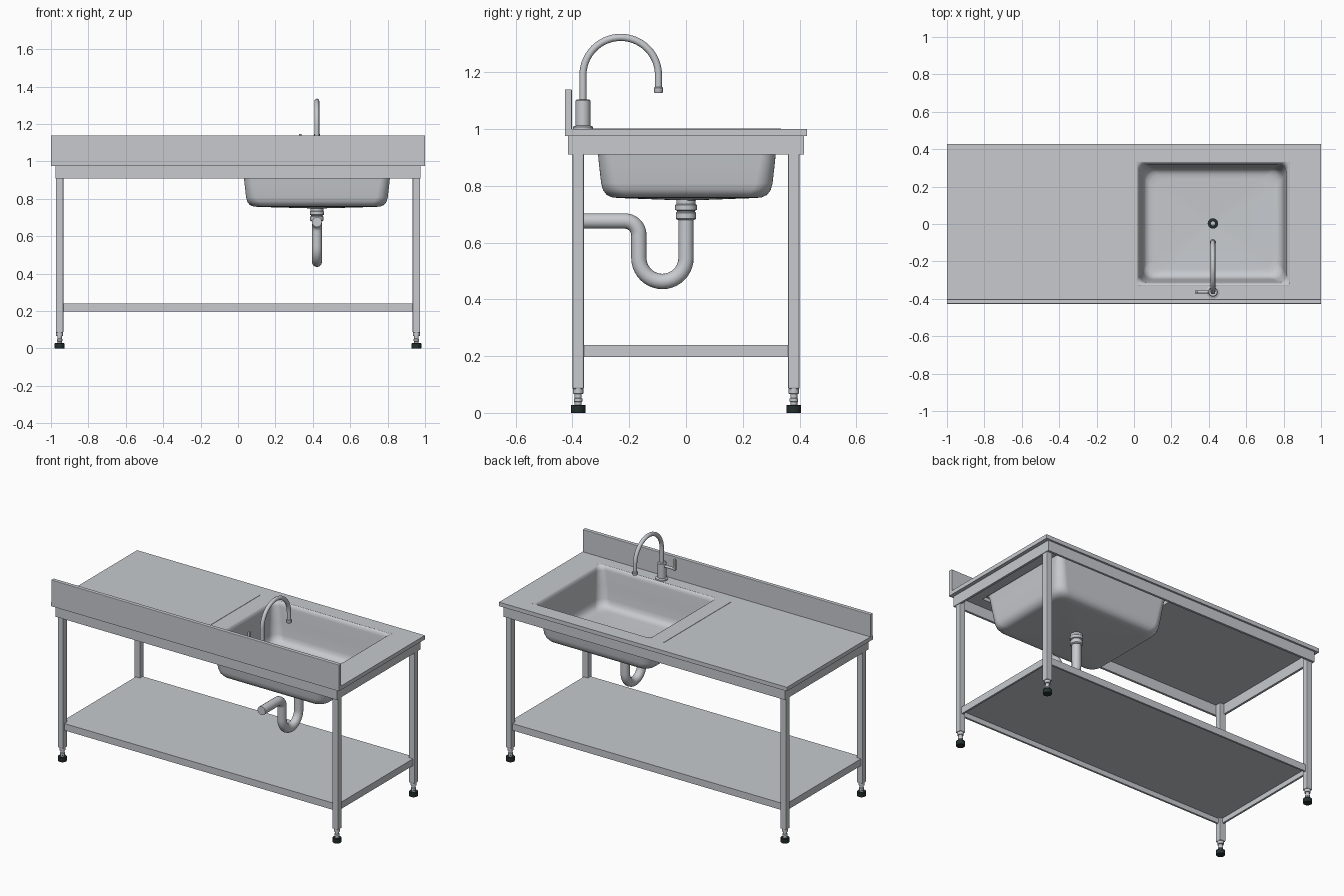
import bpy
import bmesh
from math import sin, cos, pi, radians
from mathutils import Vector

if "Cube" in bpy.data.objects:
    bpy.data.objects.remove(bpy.data.objects["Cube"])


def material(name, colour):
    m = bpy.data.materials.new(name)
    m.use_nodes = True
    m.diffuse_color = (*colour, 1)
    m.node_tree.nodes["Principled BSDF"].inputs["Base Color"].default_value = (*colour, 1)
    return m


STEEL = material("brushed steel", (0.57, 0.59, 0.62))
RUBBER = material("black rubber", (0.018, 0.029, 0.029))


def finish(name, bm, mat):
    mesh = bpy.data.meshes.new(name)
    bm.to_mesh(mesh)
    bm.free()
    ob = bpy.data.objects.new(name, mesh)
    bpy.context.collection.objects.link(ob)
    mesh.materials.append(mat)
    return ob


def smooth(ob, angle=35):
    bpy.ops.object.select_all(action="DESELECT")
    ob.select_set(True)
    bpy.context.view_layer.objects.active = ob
    bpy.ops.object.shade_smooth_by_angle(angle=radians(angle))


def box(name, lo, hi, bevel=0):
    lo, hi = Vector(lo), Vector(hi)
    bm = bmesh.new()
    bmesh.ops.create_cube(bm, size=1)
    for v in bm.verts:
        v.co = (lo + hi) / 2 + v.co * (hi - lo)
    ob = finish(name, bm, STEEL)
    if bevel:
        mod = ob.modifiers.new("soft edges", "BEVEL")
        mod.width, mod.segments = bevel, 2


def lathe(name, centre, profile, mat, sides=32):
    # profile: (radius, z) pairs, closed at both ends
    bm = bmesh.new()
    rings = [[bm.verts.new((centre[0] + r * cos(2 * pi * i / sides),
                            centre[1] + r * sin(2 * pi * i / sides), z))
              for i in range(sides)] for r, z in profile]
    loft(bm, rings)
    bm.faces.new(rings[0])
    bm.faces.new(rings[-1])
    bmesh.ops.recalc_face_normals(bm, faces=bm.faces)
    smooth(finish(name, bm, mat))


def loft(bm, rings):
    n = len(rings[0])
    for a, b in zip(rings, rings[1:]):
        for i in range(n):
            j = (i + 1) % n
            bm.faces.new((a[i], b[i], b[j], a[j]))


def tube(name, points, radius):
    curve = bpy.data.curves.new(name, "CURVE")
    curve.dimensions = "3D"
    curve.bevel_depth, curve.bevel_resolution = radius, 6
    curve.use_fill_caps = True
    spline = curve.splines.new("POLY")
    spline.points.add(len(points) - 1)
    for p, co in zip(spline.points, points):
        p.co = (*co, 1)
    spline.use_smooth = True
    curve.materials.append(STEEL)
    ob = bpy.data.objects.new(name, curve)
    bpy.context.collection.objects.link(ob)


def arc(x, y, z, r, start, end, steps=20):
    # arc in the y-z plane, angles in degrees
    angles = [radians(start + (end - start) * i / steps) for i in range(steps + 1)]
    return [(x, y + r * cos(a), z + r * sin(a)) for a in angles]


def sheet(name, xs, ys, z, thickness, hole=False):
    # plate, optionally open in its middle cell
    bm = bmesh.new()
    grid = [[bm.verts.new((x, y, z)) for x in xs] for y in ys]
    for j in range(len(ys) - 1):
        for i in range(len(xs) - 1):
            if not (hole and i == 1 and j == 1):
                bm.faces.new((grid[j][i], grid[j][i + 1], grid[j + 1][i + 1], grid[j + 1][i]))
    mod = finish(name, bm, STEEL).modifiers.new("thickness", "SOLIDIFY")
    mod.thickness, mod.offset = thickness, -1


def rails(name, hx, hy, z0, z1, t):
    for s, side in ((-1, "front"), (1, "back")):
        y = sorted((s * hy, s * (hy - t)))
        box(f"{side}_{name}", (-hx, y[0], z0), (hx, y[1], z1))
    for s, side in ((-1, "right"), (1, "left")):
        x = sorted((s * hx, s * (hx - t)))
        box(f"{side}_{name}", (x[0], -hy + t, z0), (x[1], hy - t, z1))


SX, SY = 0.422, 0.003     # basin centre
HX, HY = 0.411, 0.334     # basin half size

# Worktop, splashback and the drainer line
sheet("worktop", (-1, SX - HX, SX + HX, 1), (-0.427, SY - HY, SY + HY, 0.427), 1.0, 0.025, True)
box("splashback", (-1, -0.427, 0.975), (1, -0.402, 1.14), 0.003)
box("drainer_line", (-0.082, -0.33, 0.999), (-0.078, 0.335, 1.002))

# Frame under the worktop and lower shelf
rails("top_rail", 0.977, 0.415, 0.91, 0.975, 0.014)
rails("shelf_rim", 0.963, 0.388, 0.197, 0.234, 0.012)
sheet("shelf", (-0.963, 0.963), (-0.388, 0.388), 0.24, 0.012)

# Legs with threaded adjustable feet
for sx, side in ((-1, "right"), (1, "left")):
    for sy, end in ((-1, "front"), (1, "back")):
        x, y = sx * 0.954, sy * 0.38
        tag = f"{end}_{side}"
        box(f"{tag}_leg", (x - 0.02, y - 0.02, 0.085), (x + 0.02, y + 0.02, 0.974), 0.004)
        lathe(f"{tag}_foot_stem", (x, y), [(0.012, 0.024), (0.012, 0.038), (0.015, 0.04),
              (0.015, 0.05), (0.012, 0.052), (0.012, 0.066), (0.018, 0.068), (0.018, 0.09)],
              STEEL, 16)
        lathe(f"{tag}_foot", (x, y), [(0.025, 0), (0.026, 0.003), (0.026, 0.026), (0.024, 0.028)],
              RUBBER, 16)


# Basin: lofted rounded rectangles
def rounded_ring(bm, hx, hy, r, z, steps=8):
    ring = []
    for k, (cx, cy) in enumerate(((1, 1), (-1, 1), (-1, -1), (1, -1))):
        for i in range(steps + 1):
            a = (k + i / steps) * pi / 2
            ring.append(bm.verts.new((SX + cx * (hx - r) + r * cos(a),
                                      SY + cy * (hy - r) + r * sin(a), z)))
    return ring


bm = bmesh.new()
steps = [(0, 0.002, 1.0), (0.006, 0.03, 0.999), (0.014, 0.035, 0.992), (0.019, 0.04, 0.975),
         (0.028, 0.05, 0.88), (0.036, 0.055, 0.81), (0.042, 0.06, 0.787),
         (0.054, 0.06, 0.771), (0.072, 0.06, 0.763), (0.095, 0.06, 0.761)]
rings = [rounded_ring(bm, HX - d, HY - d, r, z) for d, r, z in steps]
rings.append(rounded_ring(bm, 0.027, 0.027, 0.0265, 0.753))
loft(bm, rings)
bm.normal_update()
floor_face = max(bm.faces, key=lambda f: abs(f.normal.z) * f.calc_area())
if floor_face.normal.z < 0:
    bmesh.ops.reverse_faces(bm, faces=bm.faces)
basin = finish("basin", bm, STEEL)
smooth(basin, 50)
shell = basin.modifiers.new("thickness", "SOLIDIFY")
shell.thickness, shell.offset = 0.004, -1
flat_floor = basin.modifiers.new("flat floor shading", "WEIGHTED_NORMAL")
flat_floor.keep_sharp = True

# Drain strainer and fittings
lathe("drain_ring", (SX, SY), [(0.028, 0.748), (0.028, 0.756), (0.024, 0.758)], RUBBER)
lathe("drain_plug", (SX, SY), [(0.011, 0.75), (0.011, 0.761), (0.008, 0.763)], STEEL)
lathe("drain_coupling", (SX, 0), [(0.03, 0.68), (0.036, 0.685), (0.036, 0.705), (0.031, 0.708),
      (0.031, 0.712), (0.038, 0.715), (0.038, 0.732), (0.034, 0.736), (0.034, 0.75)], STEEL)

# Waste pipe with trap
tube("waste_pipe", [(SX, 0, 0.69)] + arc(SX, -0.083, 0.546, 0.083, 0, -180)
     + arc(SX, -0.216, 0.626, 0.05, 0, 90, 12) + [(SX, -0.37, 0.676)], 0.027)

# Tap
TY = -0.363
lathe("tap_body", (SX, TY), [(0.036, 1.0), (0.036, 1.008), (0.026, 1.012), (0.026, 1.1),
                             (0.022, 1.105)], STEEL)
tube("tap_spout", [(SX, TY, 1.09)] + arc(SX, -0.23, 1.19, 0.133, 180, 0, 28)
     + [(SX, -0.097, 1.135)], 0.0125)
lathe("spout_nozzle", (SX, -0.097), [(0.014, 1.127), (0.016, 1.13), (0.016, 1.145),
                                     (0.013, 1.148)], STEEL)
tube("lever_arm", [(SX, TY, 1.085), (SX - 0.085, TY, 1.085)], 0.008)
box("lever_handle", (SX - 0.096, TY - 0.008, 1.075), (SX - 0.083, TY + 0.008, 1.147), 0.003)
